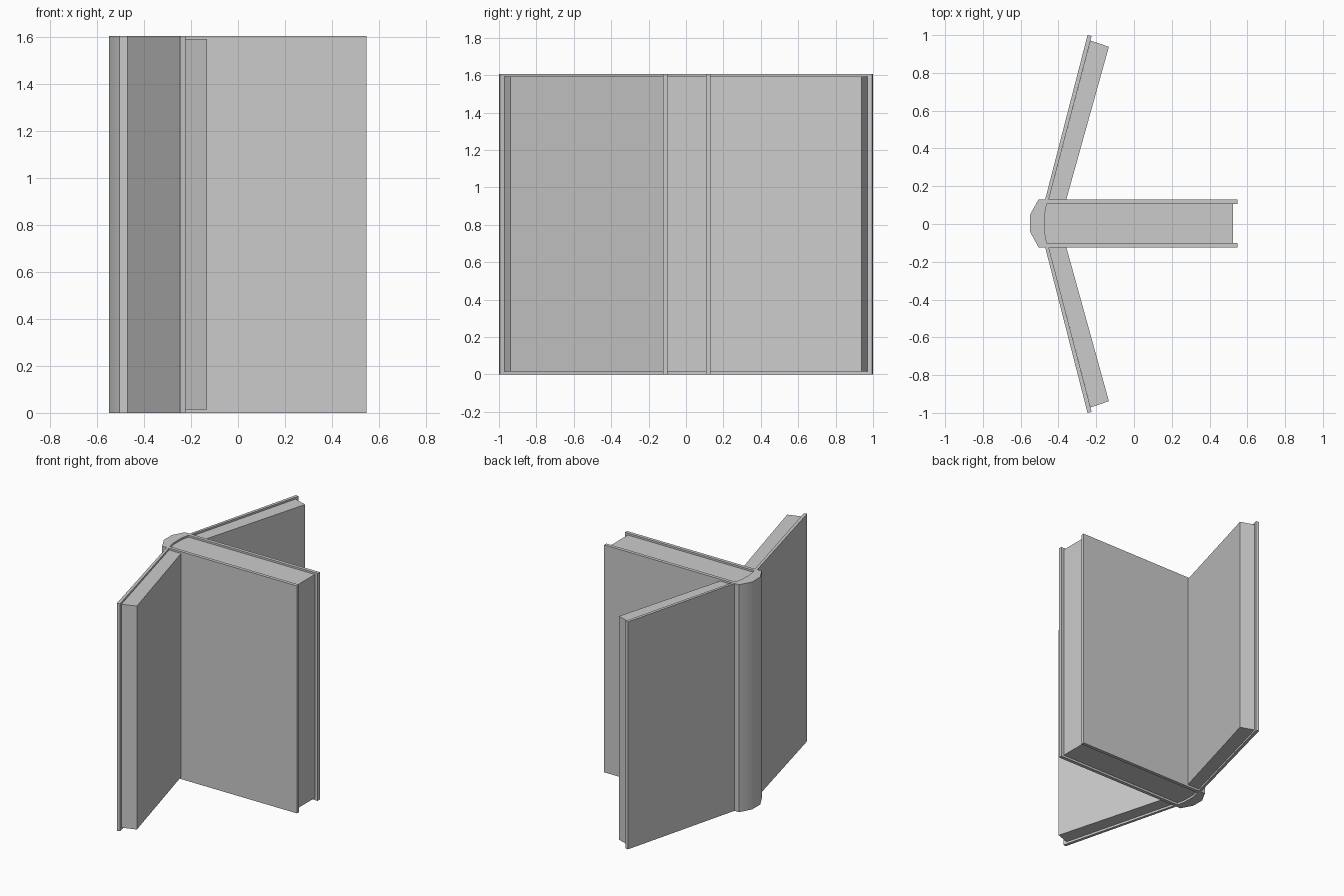
import bpy
import bmesh
import math

cube = bpy.data.objects.get("Cube")
if cube:
    bpy.data.objects.remove(cube, do_unlink=True)

GREY = (0.6, 0.6, 0.6, 1.0)
mat = bpy.data.materials.new("plain grey")
mat.use_nodes = True
mat.diffuse_color = GREY
bsdf = mat.node_tree.nodes["Principled BSDF"]
bsdf.inputs["Base Color"].default_value = GREY
bsdf.inputs["Roughness"].default_value = 0.8

COVER_Z = (0.0, 1.605)      # covers stand slightly taller than the pages
PAGE_Z = (0.015, 1.592)


def extrude_profile(name, points, z_range):
    """Raise a flat outline into an upright solid."""
    bm = bmesh.new()
    base = bm.faces.new([bm.verts.new((x, y, z_range[0])) for x, y in points])
    raised = bmesh.ops.extrude_face_region(bm, geom=[base], use_keep_orig=True)
    top = [v for v in raised["geom"] if isinstance(v, bmesh.types.BMVert)]
    bmesh.ops.translate(bm, verts=top, vec=(0, 0, z_range[1] - z_range[0]))
    bmesh.ops.recalc_face_normals(bm, faces=bm.faces[:])
    mesh = bpy.data.meshes.new(name)
    bm.to_mesh(mesh)
    bm.free()
    mesh.materials.append(mat)
    obj = bpy.data.objects.new(name, mesh)
    bpy.context.collection.objects.link(obj)
    bpy.ops.object.select_all(action="DESELECT")
    obj.select_set(True)
    bpy.context.view_layer.objects.active = obj
    bpy.ops.object.shade_smooth_by_angle(angle=math.radians(35))
    return obj


# Closed book: U-shaped cover with a rounded spine, and the page block inside
FRONT, BACK, BOARD = -0.124, 0.131, 0.024
page_back = [(-0.462, BACK - BOARD), (-0.474, 0.045),
             (-0.474, -0.037), (-0.462, FRONT + BOARD)]
extrude_profile("closed_cover", [
    (0.547, BACK), (-0.505, BACK), (-0.55, 0.05), (-0.55, -0.042),
    (-0.505, FRONT), (0.547, FRONT), (0.547, FRONT + BOARD),
    *reversed(page_back), (0.547, BACK - BOARD)], COVER_Z)
extrude_profile("closed_pages", page_back + [
    (0.525, FRONT + BOARD), (0.525, BACK - BOARD)], PAGE_Z)

# Opened halves: a thin board with a page block, swung out on either side
for side, sign, start in (("left", 1, BACK), ("right", -1, -FRONT)):
    board = [(-0.47, start), (-0.246, 1.0), (-0.224, 0.995), (-0.451, start)]
    pages = [(-0.451, start), (-0.23, 0.971), (-0.133, 0.938), (-0.358, start)]
    for part, pts, z_range in (("cover", board, COVER_Z), ("pages", pages, PAGE_Z)):
        extrude_profile(f"open_{part}_{side}",
                        [(x, sign * y) for x, y in pts], z_range)
